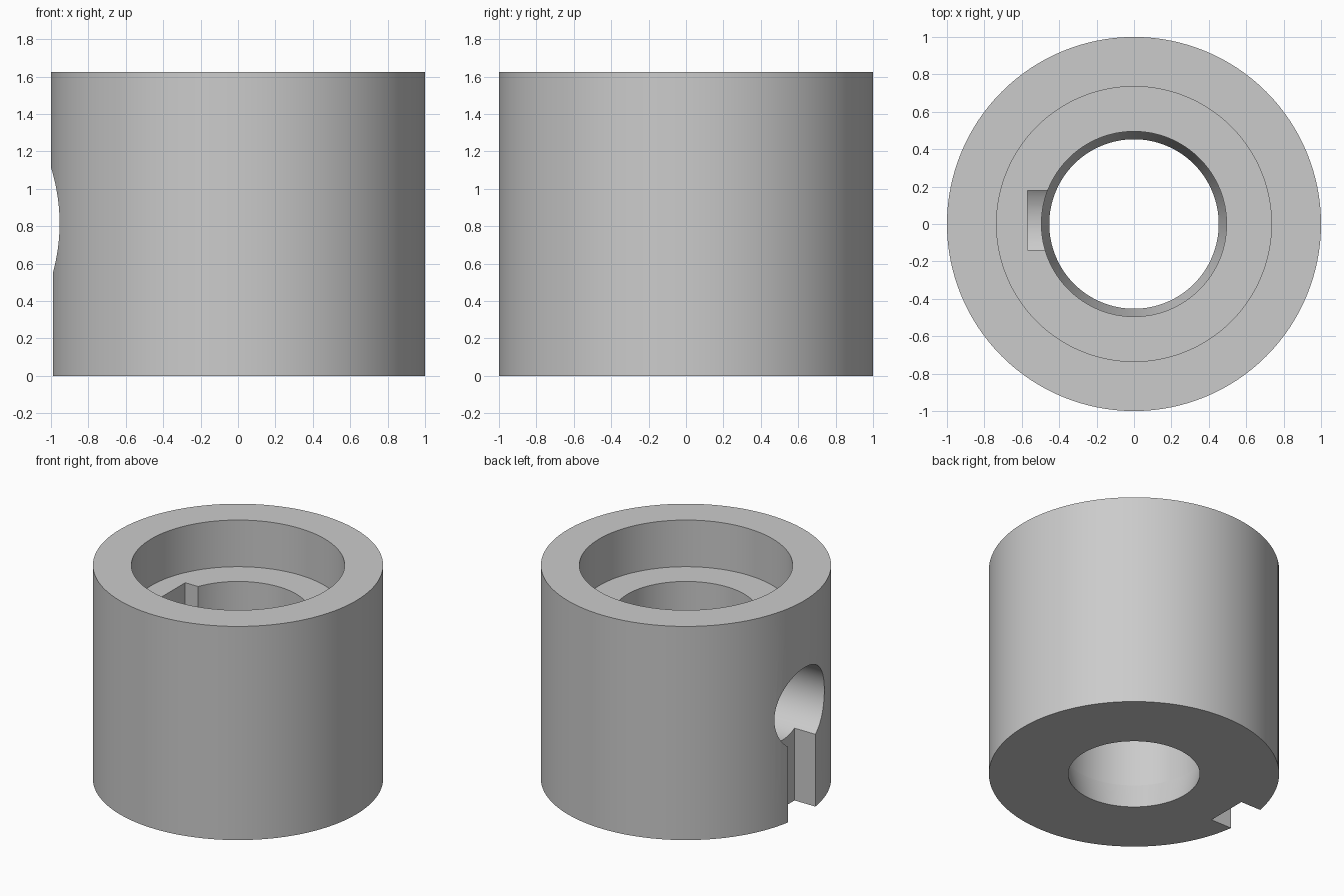
import bpy, bmesh, math
from mathutils import Matrix, Vector

cube = bpy.data.objects.get("Cube")
if cube:
    bpy.data.objects.remove(cube, do_unlink=True)

SIDES = 128
HEIGHT = 1.625
LEDGE_Z = 1.27
HOLE_Z = 0.815
HOLE_R = 0.3

grey = bpy.data.materials.new("machined_grey")
grey.use_nodes = True
colour = (0.6, 0.6, 0.6, 1)
grey.diffuse_color = colour
grey.node_tree.nodes["Principled BSDF"].inputs["Base Color"].default_value = colour


def add_object(name, bm):
    bmesh.ops.recalc_face_normals(bm, faces=bm.faces)
    mesh = bpy.data.meshes.new(name)
    bm.to_mesh(mesh)
    bm.free()
    mesh.materials.append(grey)
    ob = bpy.data.objects.new(name, mesh)
    bpy.context.collection.objects.link(ob)
    return ob


def lathe(name, profile):
    """Revolve a closed (radius, z) profile around z."""
    bm = bmesh.new()
    rings = []
    for i in range(SIDES):
        a = 2 * math.pi * i / SIDES
        rings.append([bm.verts.new((r * math.cos(a), r * math.sin(a), z)) for r, z in profile])
    n = len(profile)
    for i in range(SIDES):
        a, b = rings[i], rings[(i + 1) % SIDES]
        for j in range(n):
            k = (j + 1) % n
            bm.faces.new((a[j], b[j], b[k], a[k]))
    return add_object(name, bm)


def box(name, low, high):
    low, high = Vector(low), Vector(high)
    bm = bmesh.new()
    bmesh.ops.create_cube(bm, size=1, matrix=Matrix.Translation((low + high) / 2)
                          @ Matrix.Diagonal((high - low).to_4d()))
    return add_object(name, bm)


def cross_hole(name, x0, x1):
    bm = bmesh.new()
    bmesh.ops.create_cone(bm, cap_ends=True, segments=96, radius1=HOLE_R, radius2=HOLE_R,
                          depth=x1 - x0,
                          matrix=Matrix.Translation(((x0 + x1) / 2, 0, HOLE_Z))
                          @ Matrix.Rotation(math.pi / 2, 4, 'Y'))
    return add_object(name, bm)


# Collar body: outer wall, counterbore, ledge, bore and tapered mouth
body = lathe("collar_body", [
    (1, 0), (1, HEIGHT), (0.735, HEIGHT), (0.735, LEDGE_Z),
    (0.495, LEDGE_Z), (0.495, 0.195), (0.453, 0)])

# Radial hole, outer slot below it and inner keyway above it
cutters = [
    cross_hole("hole_cutter", -1.2, -0.25),
    box("outer_slot_cutter", (-1.2, -0.14, -0.1), (-0.815, 0.18, HOLE_Z)),
    box("keyway_cutter", (-0.57, -0.14, HOLE_Z), (-0.3, 0.18, LEDGE_Z + 0.1)),
]

bpy.ops.object.select_all(action='DESELECT')
bpy.context.view_layer.objects.active = body
body.select_set(True)
for cutter in cutters:
    cutter.hide_render = True
    mod = body.modifiers.new(cutter.name, 'BOOLEAN')
    mod.operation = 'DIFFERENCE'
    mod.solver = 'EXACT'
    mod.object = cutter
    bpy.ops.object.modifier_apply(modifier=mod.name)
    bpy.data.objects.remove(cutter, do_unlink=True)

bpy.ops.object.shade_smooth_by_angle(angle=math.radians(10))
